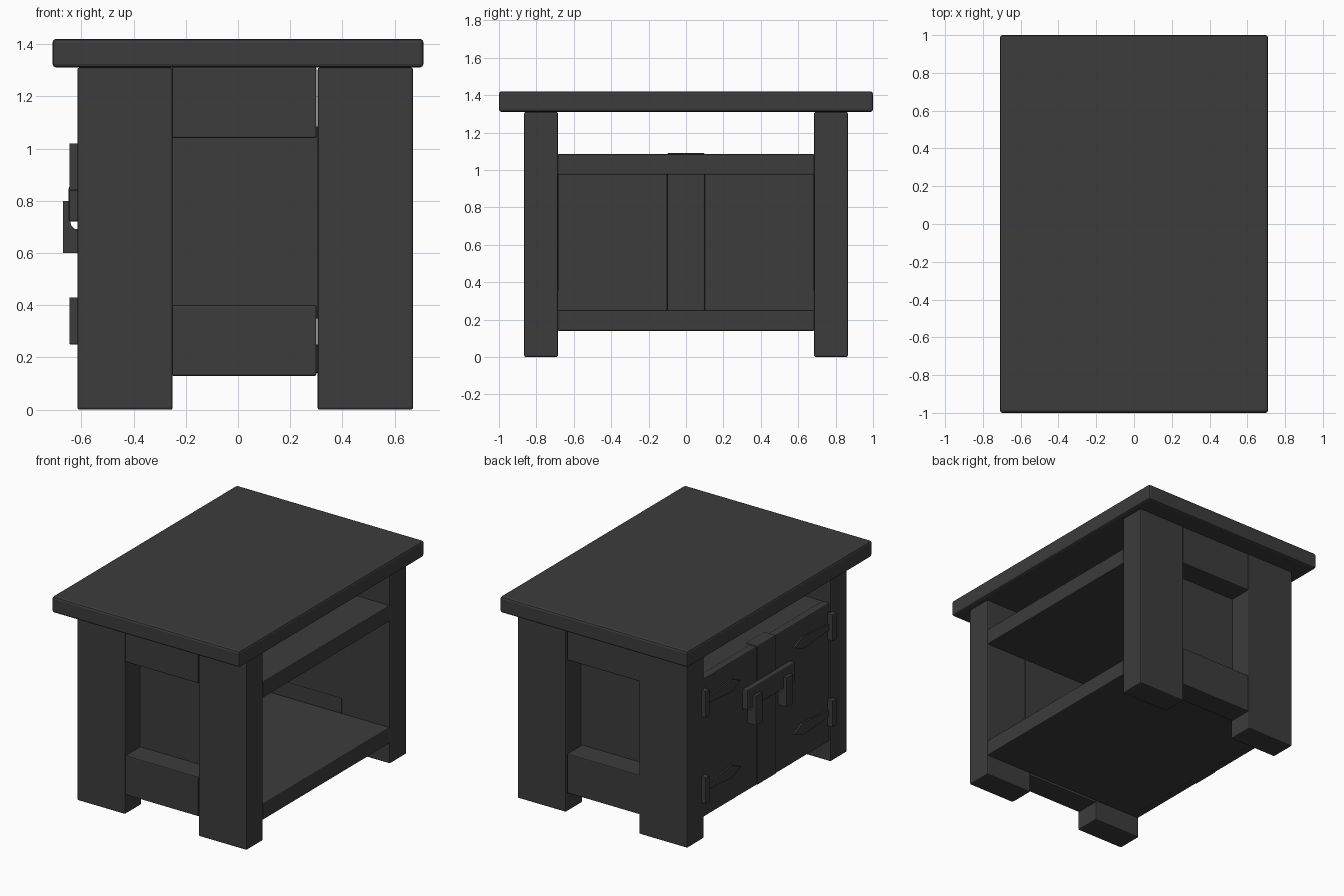
import bpy, bmesh

if "Cube" in bpy.data.objects:
    bpy.data.objects.remove(bpy.data.objects["Cube"])

dark = bpy.data.materials.new("dark_wood")
dark.diffuse_color = (0.045, 0.045, 0.045, 1)
dark.use_nodes = True
dark.node_tree.nodes["Principled BSDF"].inputs["Base Color"].default_value = dark.diffuse_color


def finish(name, bm, bevel=0.0):
    bmesh.ops.recalc_face_normals(bm, faces=bm.faces)
    if bevel:
        bmesh.ops.bevel(bm, geom=bm.edges[:], offset=bevel, segments=2,
                        profile=0.5, affect='EDGES')
    me = bpy.data.meshes.new(name)
    bm.to_mesh(me)
    bm.free()
    me.materials.append(dark)
    ob = bpy.data.objects.new(name, me)
    bpy.context.collection.objects.link(ob)
    return ob


def box(name, x, y, z, bevel=0.006):
    """Box from (min, max) pairs, with softened edges."""
    bm = bmesh.new()
    bmesh.ops.create_cube(bm, size=1)
    for v in bm.verts:
        for i, (a, b) in enumerate((x, y, z)):
            v.co[i] = (a + b) / 2 + v.co[i] * (b - a)
    return finish(name, bm, bevel)


def prism(name, points, axis, lo, hi):
    """Extrude a 2D profile along an axis (0 = x, profile yz; 1 = y, profile xz)."""
    bm = bmesh.new()
    rows = []
    for d in (lo, hi):
        rows.append([bm.verts.new((d, p, q) if axis == 0 else (p, d, q)) for p, q in points])
    a, b = rows
    bm.faces.new(a)
    bm.faces.new(b[::-1])
    n = len(a)
    for i in range(n):
        bm.faces.new((a[i], a[(i + 1) % n], b[(i + 1) % n], b[i]))
    return finish(name, bm)


def span(s, a, b):
    return tuple(sorted((s * a, s * b)))


# table top
box("table_top", (-0.71, 0.71), (-1, 1), (1.31, 1.42), 0.014)

# two full-depth shelves
for name, z in (("lower_shelf", (0.14, 0.25)), ("upper_shelf", (0.975, 1.085))):
    box(name, (-0.56, 0.67), (-0.686, 0.686), z)

for s, side in ((-1, "front"), (1, "back")):
    # wide slab legs
    for x, lr in (((-0.615, -0.25), "left"), ((0.305, 0.67), "right")):
        box(f"{side}_{lr}_leg", x, span(s, 0.685, 0.865), (0, 1.31), 0.008)
    # rails and recessed panel between the legs
    box(f"{side}_upper_rail", (-0.255, 0.30), span(s, 0.69, 0.858), (1.04, 1.312))
    box(f"{side}_lower_rail", (-0.255, 0.30), span(s, 0.69, 0.858), (0.13, 0.40))
    box(f"{side}_end_panel", (-0.30, 0.35), span(s, 0.683, 0.70), (0.35, 1.085), 0.002)
    # cupboard door on the left side
    box(f"{side}_door", (-0.607, -0.555), span(s, 0.1, 0.685), (0.14, 1.085))
    # hinges: knuckle plate and flared pointed strap
    for zc, ul in ((0.34, "lower"), (0.93, "upper")):
        box(f"{side}_{ul}_hinge_plate", (-0.645, -0.60), span(s, 0.665, 0.71),
            (zc - 0.09, zc + 0.09), 0.003)
        prism(f"{side}_{ul}_hinge_strap",
              [(s * y, zc + z) for y, z in ((0.67, -0.02), (0.38, -0.042), (0.29, 0),
                                            (0.38, 0.042), (0.67, 0.02))],
              0, -0.618, -0.60)
    # J-shaped hook carrying the latch bar
    prism(f"{side}_bar_hook",
          [(-0.60, 0.60), (-0.67, 0.60), (-0.67, 0.80), (-0.645, 0.80), (-0.645, 0.73),
           (-0.638, 0.705), (-0.625, 0.692), (-0.60, 0.69)],
          1, *span(s, 0.13, 0.20))

# post between the doors
box("centre_post", (-0.612, -0.52), (-0.1, 0.1), (0.14, 1.09))

# latch bar across both doors
box("latch_bar", (-0.648, -0.605), (-0.26, 0.26), (0.72, 0.855), 0.008)
